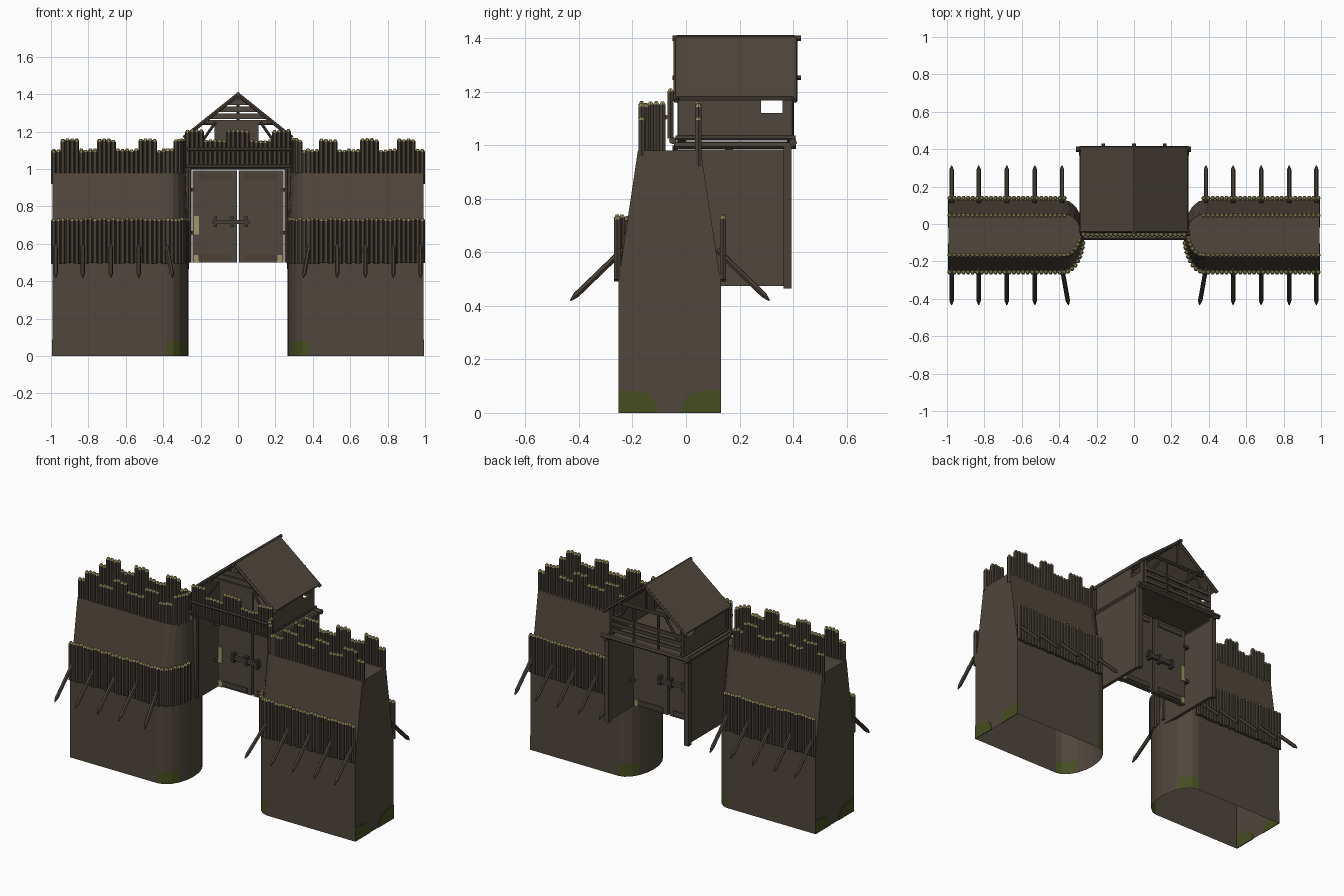
import bpy, bmesh, math, random
from mathutils import Vector

if "Cube" in bpy.data.objects:
    bpy.data.objects.remove(bpy.data.objects["Cube"])
random.seed(4)


def mat(name, rgb):
    m = bpy.data.materials.new(name)
    m.diffuse_color = (*rgb, 1)
    m.use_nodes = True
    m.node_tree.nodes["Principled BSDF"].inputs["Base Color"].default_value = m.diffuse_color
    return m


WALL = mat("weathered_brown", (0.080, 0.063, 0.047))
WOOD = mat("dark_timber", (0.066, 0.053, 0.040))
TIP = mat("pale_cut_wood", (0.34, 0.31, 0.13))
MOSS = mat("moss_green", (0.062, 0.075, 0.015))
IRON = mat("dark_iron", (0.045, 0.040, 0.035))


def finish(name, bm, *mats):
    bmesh.ops.recalc_face_normals(bm, faces=bm.faces[:])
    me = bpy.data.meshes.new(name)
    bm.to_mesh(me)
    bm.free()
    for m in mats:
        me.materials.append(m)
    ob = bpy.data.objects.new(name, me)
    bpy.context.collection.objects.link(ob)
    return ob


def loft(bm, rings, mats=None, cap=True):
    """Skin closed rings of points; mats gives one slot per band."""
    vs = [[bm.verts.new(p) for p in r] for r in rings]
    n = len(vs[0])
    for k in range(len(vs) - 1):
        for i in range(n):
            j = (i + 1) % n
            f = bm.faces.new((vs[k][i], vs[k][j], vs[k + 1][j], vs[k + 1][i]))
            f.material_index = mats[k] if mats else 0
    f = bm.faces.new(vs[-1])
    f.material_index = mats[-1] if mats else 0
    if cap:
        bm.faces.new(vs[0][::-1])
    return vs


def box(name, lo, hi, m=WOOD):
    bm = bmesh.new()
    rings = [[(lo[0], lo[1], z), (hi[0], lo[1], z), (hi[0], hi[1], z), (lo[0], hi[1], z)]
             for z in (lo[2], hi[2])]
    loft(bm, rings)
    return finish(name, bm, m)


def prism(name, pts, y0, y1, m=WOOD, axis='y'):
    """Extrude a 2D outline along y (points are x,z) or x (points are y,z)."""
    bm = bmesh.new()
    mk = (lambda p, t: (p[0], t, p[1])) if axis == 'y' else (lambda p, t: (t, p[0], p[1]))
    loft(bm, [[mk(p, t) for p in pts] for t in (y0, y1)])
    return finish(name, bm, m)


def beam(name, a, b, r=0.012, m=WOOD, point=False, sides=6):
    """Round timber between two points, with an optional sharpened end."""
    a, b = Vector(a), Vector(b)
    d = (b - a).normalized()
    u = d.orthogonal().normalized()
    v = d.cross(u)
    stops = [(a, r), (b - d * 0.03, r), (b, r * 0.25)] if point else [(a, r), (b, r)]
    bm = bmesh.new()
    loft(bm, [[c + q * (u * math.cos(t) + v * math.sin(t))
               for t in [2 * math.pi * i / sides for i in range(sides)]] for c, q in stops])
    return finish(name, bm, m)


def log_row(name, logs, r=0.0135):
    """Palisade of pointed logs with pale cut tips: (x, y, bottom, top)."""
    bm = bmesh.new()
    for x, y, z0, z1 in logs:
        rings = [[(x + q * math.cos(t), y + q * math.sin(t), z)
                  for t in [math.pi * i / 3 for i in range(6)]]
                 for z, q in ((z0, r), (z1 - 0.012, r), (z1, r * 0.45))]
        loft(bm, rings, (0, 1, 1))
    return finish(name, bm, WOOD, TIP)


def path(s, y, curve=None):
    """Points along a wall face; curve=(rx, ry) continues round the inner end.
    Third value is the running distance, used for the merlon rhythm."""
    step, out = 0.0245, []
    for i in range(26):
        x = 0.985 - i * step
        out.append((s * x, y, x))
    if curve:
        a, run, (rx, ry) = 0.0, 0.372, curve
        while a < math.radians(78):
            out.append((s * (0.378 - rx * math.sin(a)), -0.06 - ry * math.cos(a), run))
            a += step / math.hypot(rx * math.cos(a), ry * math.sin(a))
            run -= step
    return out


def merlon(run):
    k = (0.90 - run + 0.1035) % 0.207 - 0.1035
    return 1.16 if abs(k) < 0.047 else 1.105


def jit(a):
    return random.uniform(-a, a)


for s, side in ((-1, "left"), (1, "right")):
    # Wall body: tapered, with a rounded inner end and open underside
    def ring(z, y0, y1, rx):
        c, ry = (y0 + y1) / 2, (y1 - y0) / 2
        arc = [(s * (0.38 - rx * math.sin(t)), c - ry * math.cos(t), z)
               for t in [math.pi * i / 10 for i in range(11)]]
        return [(s * 0.992, y0, z)] + arc + [(s * 0.992, y1, z)]
    bm = bmesh.new()
    loft(bm, [ring(0, -0.253, 0.13, 0.115), ring(0.08, -0.253, 0.13, 0.115),
              ring(0.49, -0.253, 0.13, 0.115), ring(0.98, -0.18, 0.055, 0.1)], cap=False)
    for f in bm.faces:
        c = f.calc_center_median()
        if c.z < 0.05 and abs(c.x) < 0.38 and abs(c.y + 0.06) > 0.1:
            f.material_index = 1
    finish(side + "_wall", bm, WALL, MOSS)
    # Moss at the outer end corners
    for e, q in ((-0.253, 1), (0.13, -1)):
        pts = [(e, 0), (e + q * 0.15, 0), (e + q * 0.14, 0.04), (e + q * 0.11, 0.075), (e, 0.088)]
        prism(side + "_end_moss", pts, s * 0.990, s * 0.995, MOSS, 'x')

    # Palisades, lower and upper, front and back
    log_row(side + "_front_lower_palisade",
            [(x, y, 0.495 + jit(0.004), 0.738 + jit(0.005)) for x, y, r in path(s, -0.257, (0.108, 0.198))])
    log_row(side + "_back_lower_palisade",
            [(x, y, 0.495 + jit(0.004), 0.738 + jit(0.005)) for x, y, r in path(s, 0.138)])
    log_row(side + "_front_upper_palisade",
            [(x, y, 0.96, merlon(r) + jit(0.005)) for x, y, r in path(s, -0.166, (0.088, 0.106))])
    log_row(side + "_back_upper_palisade",
            [(x, y, 0.92, merlon(r) + jit(0.005)) for x, y, r in path(s, 0.046)])

    # Sharpened stakes leaning outwards
    for x in (0.975, 0.83, 0.68, 0.53, 0.385):
        tx = 0.35 if x < 0.4 else x
        beam(side + "_front_stake", (s * x, -0.235, 0.61), (s * tx, -0.432, 0.42), 0.012, WOOD, True)
        beam(side + "_back_stake", (s * x, 0.115, 0.61), (s * x, 0.312, 0.42), 0.012, WOOD, True)

    # Gate passage side panel and posts
    box(side + "_passage_panel", (s * 0.275 - 0.01, -0.045, 0.475), (s * 0.275 + 0.01, 0.37, 0.985), WALL)
    box(side + "_back_post", (s * 0.278 - 0.015, 0.365, 0.465), (s * 0.278 + 0.015, 0.395, 1.0))
    beam(side + "_front_post", (s * 0.258, -0.04, 0.5), (s * 0.258, -0.04, 1.0), 0.011)

    # Door leaf with frame boards, hinges and chipped pale wood
    xa, xb = sorted((s * 0.006, s * 0.242))
    box(side + "_door", (xa, 0.145, 0.5), (xb, 0.175, 0.993), WALL)
    for y0, y1 in ((0.138, 0.145), (0.175, 0.182)):
        for z in (0.51, 0.945):
            box(side + "_door_board", (xa + 0.03, y0, z), (xb - 0.03, y1, z + 0.03))
        for z in (0.5, 0.65) if s < 0 else (0.5,):
            e = 0.04 if z < 0.6 else 0.1
            box(side + "_door_chip", (s * 0.222 - 0.014, y0, z), (s * 0.222 + 0.014, y1, z + e), TIP)
    for z in (0.88, 0.65):
        box(side + "_hinge", (s * 0.25 - 0.022, 0.14, z), (s * 0.25 + 0.022, 0.18, z + 0.018), IRON)

    # Watch hut side wall with a window gap, corner posts and braces
    pts = [(-0.03, 1.02), (0.39, 1.02), (0.39, 1.185), (0.36, 1.185), (0.36, 1.12),
           (0.28, 1.12), (0.28, 1.185), (-0.03, 1.185)]
    prism(side + "_hut_wall", pts, s * 0.245, s * 0.258, WALL, 'x')
    for y in (-0.02, 0.39):
        beam(side + "_hut_post", (s * 0.245, y, 1.01), (s * 0.245, y, 1.2), 0.012)
        beam(side + "_hut_brace", (s * 0.225, y, 1.1), (s * 0.12, y, 1.25), 0.008)

    # Roof slope, bargeboards and purlins
    pts = [(0, 1.412), (s * 0.287, 1.182), (s * 0.28, 1.168), (0, 1.392)]
    prism(side + "_roof", pts, -0.035, 0.405, WALL)
    for y in (-0.036, 0.406):
        beam(side + "_bargeboard", (0, y, 1.398), (s * 0.29, y, 1.167), 0.011)
    beam(side + "_purlin", (s * 0.165, -0.05, 1.252), (s * 0.165, 0.43, 1.252), 0.009)

    # Platform edge beams along the passage
    beam(side + "_platform_beam", (s * 0.278, -0.045, 1.0), (s * 0.278, 0.412, 1.0), 0.014)
    beam(side + "_wall_rail", (s * 0.255, -0.04, 1.028), (s * 0.255, 0.41, 1.028), 0.01)

# Crossbar with brackets on both faces of the door
for y in (0.128, 0.192):
    box("door_crossbar", (-0.135, y - 0.01, 0.706), (0.062, y + 0.01, 0.728))
    for x in (-0.12, -0.03, 0.045):
        box("crossbar_bracket", (x - 0.009, y - 0.014, 0.69), (x + 0.009, y + 0.014, 0.745), IRON)

# Platform floor and cross beams
box("platform_floor", (-0.275, -0.045, 1.0), (0.275, 0.395, 1.015), WALL)
beam("back_cross_beam", (-0.31, 0.4, 1.012), (0.305, 0.4, 1.012), 0.015)
beam("front_lower_beam", (-0.29, -0.05, 1.018), (0.3, -0.05, 1.018), 0.014)
beam("front_rail", (-0.27, -0.076, 1.105), (0.28, -0.076, 1.105), 0.009)

# Gate parapet with three merlons
log_row("gate_parapet", [(x, -0.058, 1.025, (1.21 if abs(x) > 0.18 or abs(x) < 0.055 else 1.155) + jit(0.004))
                         for x in [-0.27 + i * 0.0245 for i in range(23)]])

# Hut front: centre panel and slatted gable
box("front_hut_panel", (-0.125, -0.012, 1.015), (0.11, 0.0, 1.25), WALL)
for z0, z1 in ((1.24, 1.262), (1.268, 1.298), (1.304, 1.334), (1.342, 1.375)):
    w0, w1 = (1.397 - z0) / 0.8, (1.397 - z1) / 0.8
    prism("gable_slat", [(-w0, z0), (w0, z0), (w1, z1), (-w1, z1)], -0.015, -0.003, WALL)

# Hut back: tie beam, king post, railing and cross brace
beam("back_tie_beam", (-0.19, 0.395, 1.245), (0.19, 0.395, 1.245), 0.01)
beam("back_king_post", (0, 0.395, 1.245), (0, 0.395, 1.39), 0.008)
for z in (1.06, 1.1, 1.14):
    box("back_railing", (-0.245, 0.39, z - 0.011), (0.245, 0.4, z + 0.011))
beam("back_post_left", (-0.085, 0.395, 1.01), (-0.085, 0.395, 1.245), 0.009)
beam("back_post_right", (0.085, 0.395, 1.01), (0.085, 0.395, 1.245), 0.009)
beam("ridge_pole", (0, -0.05, 1.4), (0, 0.43, 1.4), 0.011)
